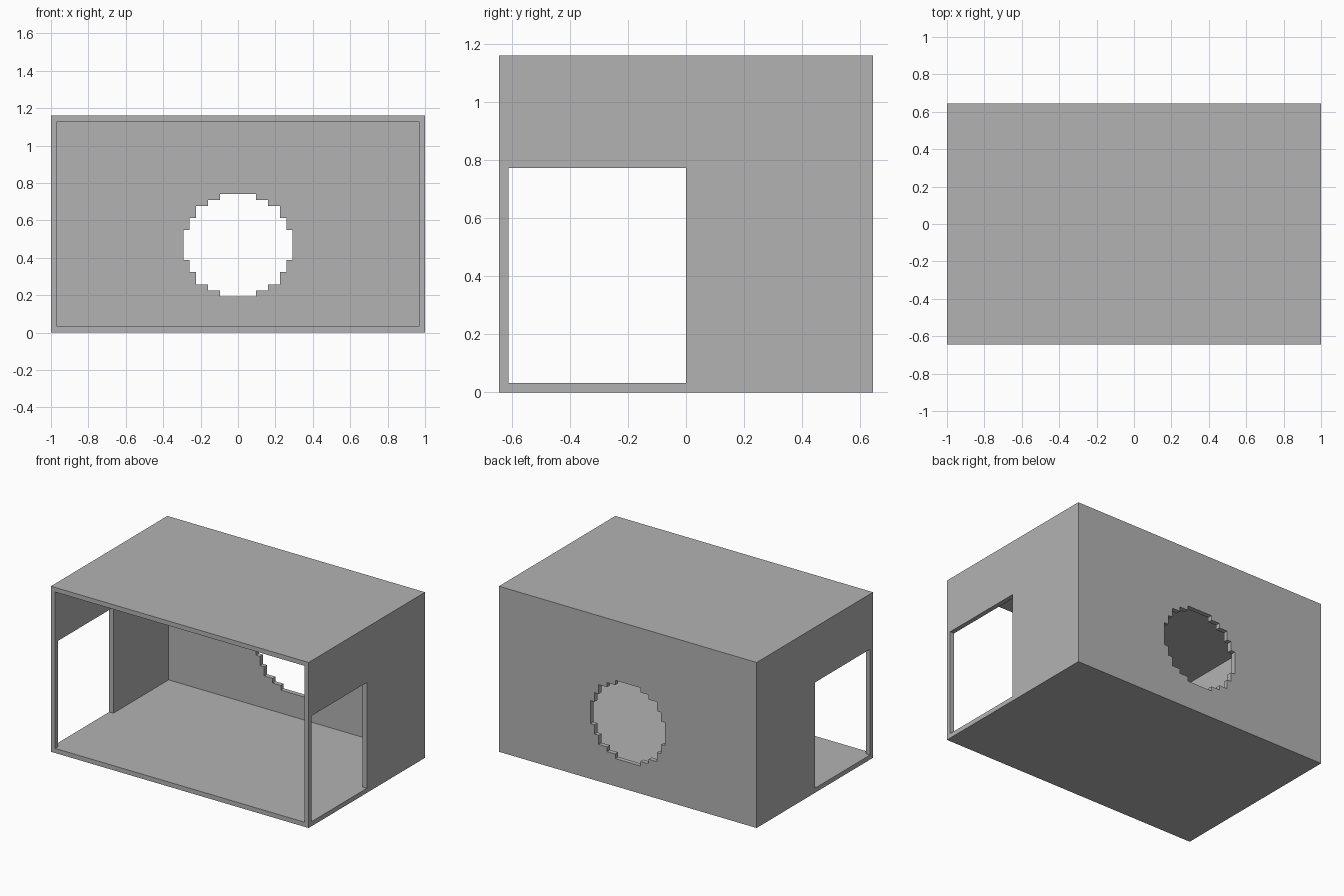
import bpy
import bmesh

cube = bpy.data.objects.get("Cube")
if cube:
    bpy.data.objects.remove(cube, do_unlink=True)

UNIT = 2 / 62  # one wall thickness; everything is laid out in whole units

grey = bpy.data.materials.new("plain grey")
grey.use_nodes = True
colour = (0.45, 0.45, 0.45, 1)
grey.diffuse_color = colour
grey.node_tree.nodes["Principled BSDF"].inputs["Base Color"].default_value = colour


def prism(name, outline, y0, y1):
    """Extrude an (x, z) outline from y0 to y1."""
    bm = bmesh.new()
    face = bm.faces.new([bm.verts.new((x, y0, z)) for x, z in outline])
    new = bmesh.ops.extrude_face_region(bm, geom=[face])["geom"]
    verts = [v for v in new if isinstance(v, bmesh.types.BMVert)]
    bmesh.ops.translate(bm, vec=(0, y1 - y0, 0), verts=verts)
    bmesh.ops.recalc_face_normals(bm, faces=bm.faces)
    mesh = bpy.data.meshes.new(name)
    bm.to_mesh(mesh)
    bm.free()
    mesh.materials.append(grey)
    obj = bpy.data.objects.new(name, mesh)
    bpy.context.collection.objects.link(obj)
    return obj


def rect(half, z0, z1):
    return [(-half, z0), (half, z0), (half, z1), (-half, z1)]


# Stepped round window outline: half widths from the middle row to the top row
half_widths = [9, 9, 9, 8, 8, 7, 7, 5, 3]
middle = 14
right_edge = []
for row in range(-8, 9):
    w = half_widths[abs(row)]
    for point in ((w, middle + row), (w, middle + row + 1)):
        # merge straight runs so only true corners remain
        if len(right_edge) > 1 and right_edge[-1][0] == right_edge[-2][0] == w:
            right_edge.pop()
        if not right_edge or right_edge[-1] != point:
            right_edge.append(point)
window = right_edge + [(-x, z) for x, z in reversed(right_edge)]

# Outer box with its open-front room, side doorways and back window
shell = prism("box_shell", rect(31, 0, 36), -20, 20)
cutters = [
    prism("room_cutter", rect(30, 1, 35), -22, 19),
    prism("doorway_cutter", rect(33, 1, 24), -19, 0),
    prism("window_cutter", window, 17, 22),
]
for cutter in cutters:
    cutter.hide_render = True
    mod = shell.modifiers.new(cutter.name, "BOOLEAN")
    mod.operation = "DIFFERENCE"
    mod.solver = "EXACT"
    mod.object = cutter

# Bake the cuts, then drop the cutters
bpy.context.view_layer.update()
result = shell.evaluated_get(bpy.context.evaluated_depsgraph_get())
baked = bpy.data.meshes.new_from_object(result)
shell.modifiers.clear()
shell.data = baked
for cutter in cutters:
    bpy.data.objects.remove(cutter, do_unlink=True)
for vert in baked.vertices:
    vert.co *= UNIT
